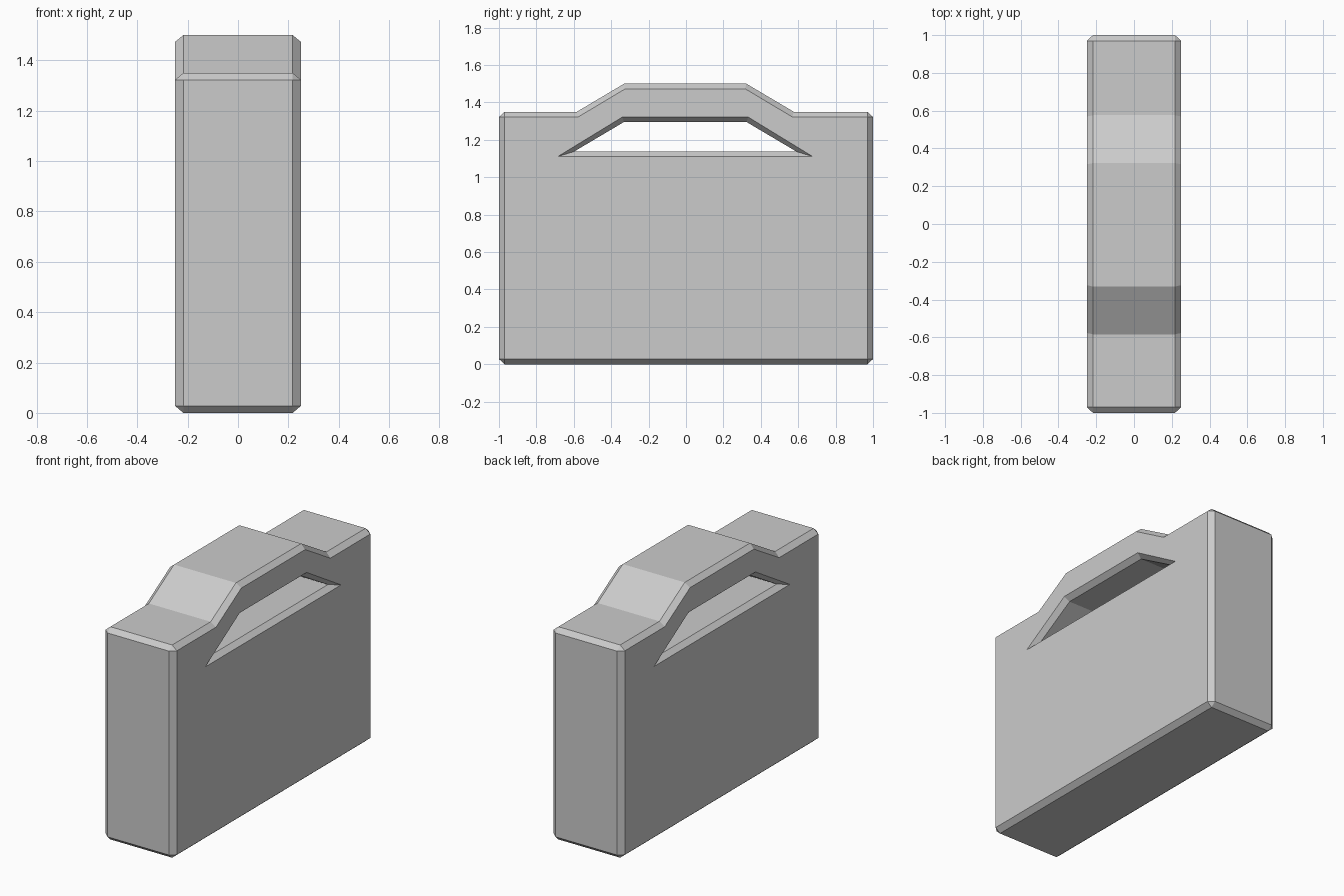
import bpy, bmesh

if "Cube" in bpy.data.objects:
    bpy.data.objects.remove(bpy.data.objects["Cube"])

CY = -0.004            # slight offset of handle along y
XS, XC = 0.25, 0.217   # side face x, start of chamfer x


def mirrored(half):
    """Half profile (y >= 0 side, bottom to top) -> closed loop."""
    return half + [(-y, z) for y, z in reversed(half)]


def shift(loop):
    return [(y + (CY if abs(y) < 0.8 else 0), z) for y, z in loop]


# Outer silhouette with cut corners, and matching side face outline
outer = shift(mirrored([(0.97, 0), (1, 0.028), (1, 1.322), (0.97, 1.35),
                        (0.58, 1.35), (0.327, 1.5)]))
side = shift(mirrored([(0.97, 0.028), (0.97, 0.028), (0.97, 1.322), (0.97, 1.322),
                       (0.573, 1.322), (0.32, 1.473)]))
# Handle opening: narrow tunnel and wider rim on the side faces
tunnel = shift(mirrored([(0.595, 1.137), (0.328, 1.295)]))
rim = shift(mirrored([(0.681, 1.111), (0.336, 1.322)]))

bm = bmesh.new()


def skin(mid, rim_loop):
    """Chamfered band across the width; returns the two end edge loops."""
    rows = []
    for x, loop in ((-XS, rim_loop), (-XC, mid), (XC, mid), (XS, rim_loop)):
        row, last = [], None
        for p in loop:
            if p != last:
                v = bm.verts.new((x, *p))
            row.append(v)
            last = p
        rows.append(row)
    n = len(mid)
    for a, b in zip(rows, rows[1:]):
        for i in range(n):
            j = (i + 1) % n
            vs = list(dict.fromkeys((a[i], a[j], b[j], b[i])))
            bm.faces.new(vs)
    ends = []
    for row in (rows[0], rows[-1]):
        u = list(dict.fromkeys(row))
        ends.append([bm.edges.get((u[i - 1], u[i])) for i in range(len(u))])
    return ends


body_ends = skin(outer, side)
hole_ends = skin(tunnel, rim)

# Side faces with the opening left free
for k, nx in enumerate((-1, 1)):
    bmesh.ops.triangle_fill(bm, edges=body_ends[k] + hole_ends[k],
                            use_beauty=True, normal=(nx, 0, 0))

bmesh.ops.recalc_face_normals(bm, faces=bm.faces[:])
mesh = bpy.data.meshes.new("case_with_handle")
bm.to_mesh(mesh)
bm.free()
case = bpy.data.objects.new("case_with_handle", mesh)
bpy.context.collection.objects.link(case)
